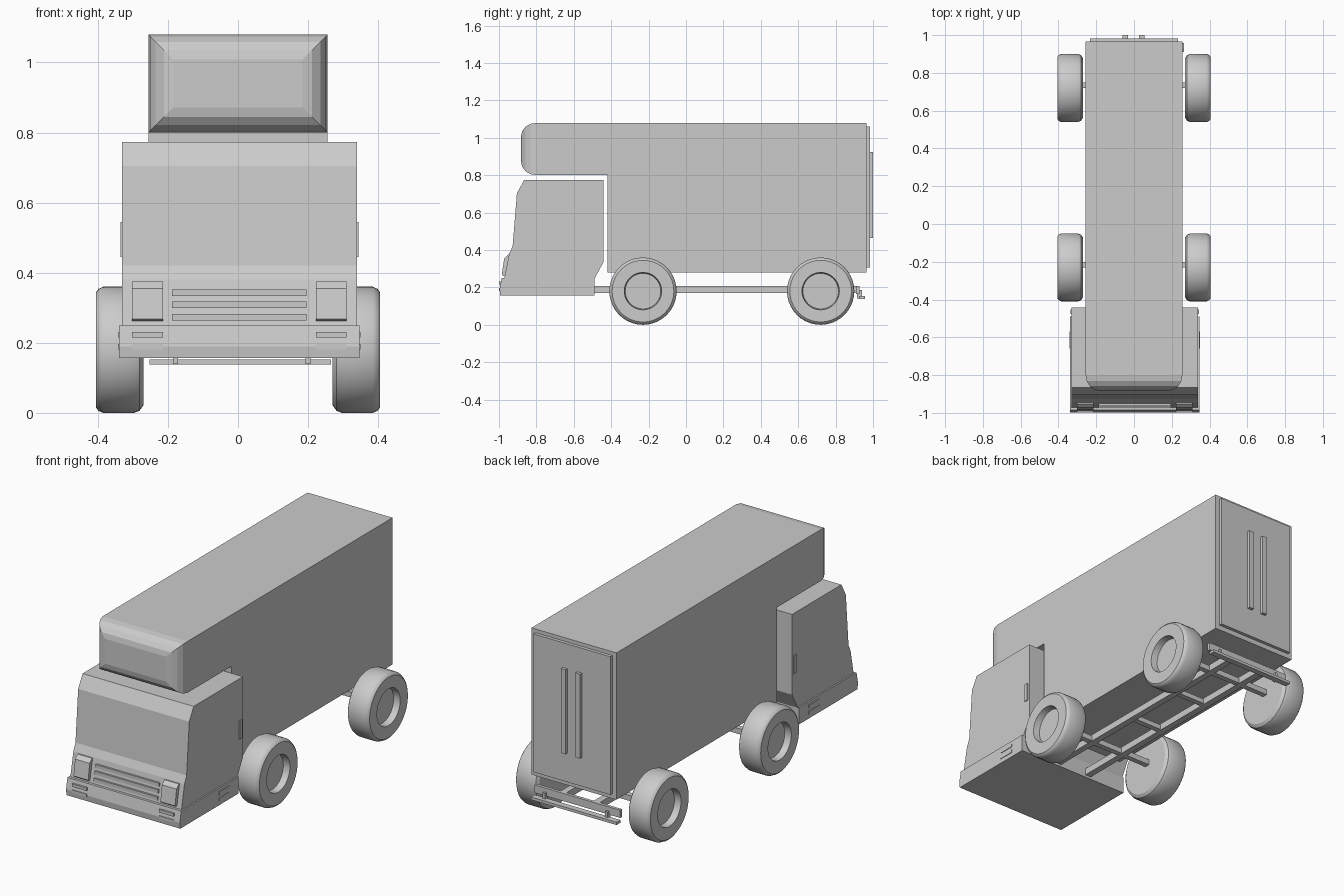
import bpy, bmesh, math
from mathutils import Vector

if "Cube" in bpy.data.objects:
    bpy.data.objects.remove(bpy.data.objects["Cube"])

CX = 0.004  # the cab sits very slightly off centre


def finish(name, bm, smooth=False):
    bmesh.ops.remove_doubles(bm, verts=bm.verts, dist=1e-5)
    bmesh.ops.recalc_face_normals(bm, faces=bm.faces)
    me = bpy.data.meshes.new(name)
    bm.to_mesh(me)
    bm.free()
    ob = bpy.data.objects.new(name, me)
    bpy.context.collection.objects.link(ob)
    if smooth:
        bpy.ops.object.select_all(action='DESELECT')
        bpy.context.view_layer.objects.active = ob
        ob.select_set(True)
        bpy.ops.object.shade_smooth_by_angle(angle=math.radians(30))
    return ob


def prism_bm(pts, x0, x1):
    """Extrude a (y, z) side profile from x0 to x1."""
    bm = bmesh.new()
    face = bm.faces.new([bm.verts.new((x0, y, z)) for y, z in pts])
    ext = bmesh.ops.extrude_face_region(bm, geom=[face], use_keep_orig=True)
    verts = [g for g in ext['geom'] if isinstance(g, bmesh.types.BMVert)]
    bmesh.ops.translate(bm, verts=verts, vec=(x1 - x0, 0, 0))
    bmesh.ops.recalc_face_normals(bm, faces=bm.faces)
    return bm


def prism(name, pts, x0, x1):
    return finish(name, prism_bm(pts, x0, x1))


def box(name, x0, x1, y0, y1, z0, z1):
    return prism(name, [(y0, z0), (y1, z0), (y1, z1), (y0, z1)], x0, x1)


def wheel(name, side, y):
    """Lathe the tyre, rim recess and hub around the axle line."""
    prof = [(.368, 0), (.368, .095), (.404, .10), (.405, .165), (.398, .174),
            (.385, .18), (.297, .18), (.281, .174), (.27, .158), (.27, 0)]
    bm = bmesh.new()
    vs = [bm.verts.new((side * x, y, .18 + r)) for x, r in prof]
    es = [bm.edges.new(p) for p in zip(vs, vs[1:])]
    bmesh.ops.spin(bm, geom=vs + es, cent=(0, y, .18), axis=(1, 0, 0),
                   angle=2 * math.pi, steps=40)
    return finish(name, bm, True)


# Cargo body: L profile over the cab, with a rounded, mitred nose
bm = prism_bm([(-.80, .80), (-.42, .80), (-.42, .28), (.965, .28),
               (.965, 1.08), (-.80, 1.08)], -.256, .256)
front = min(bm.faces, key=lambda f: f.calc_center_median().y)
base = [(v, v.co.copy()) for v in front.verts]
mid = front.calc_center_median()
corners = [c for _, c in base]
ring = [v for v, _ in base]
bm.faces.remove(front)
steps, r, depth = 4, .072, .082
for i in range(1, steps + 1):
    a = math.pi / 2 * i / steps
    inset = r * (1 - math.cos(a))
    new = []
    for c in corners:
        sx, sz = (1 if c.x > mid.x else -1), (1 if c.z > mid.z else -1)
        new.append(bm.verts.new(Vector((c.x - sx * inset, c.y - depth * math.sin(a),
                                        c.z - sz * inset))))
    for k in range(4):
        bm.faces.new((ring[k], ring[(k + 1) % 4], new[(k + 1) % 4], new[k]))
    ring = new
bm.faces.new(ring)
finish("cargo_body", bm)

# Rear door with two upright bars
box("rear_door", -.232, .232, .96, .983, .307, 1.06)
for x in (-.047, .041):
    box("door_bar", x - .014, x + .014, .98, 1.0, .465, .925)

# Cab
prism("cab", [(-.441, .773), (-.866, .773), (-.904, .704), (-.927, .42),
              (-.945, .38), (-.972, .245), (-.49, .245), (-.441, .335)],
      CX - .335, CX + .335)
prism("front_bumper", [(-.49, .25), (-.985, .25), (-.997, .19), (-.993, .157),
                       (-.49, .157)], CX - .343, CX + .343)

# Grille bars
for z in (.273, .309, .343):
    y = -.972 + (z - .245) * .2
    box("grille_bar", CX - .192, CX + .192, y - .008, y + .02, z - .01, z + .009)

# Headlights, door handles and bumper slots on both sides
for s in (-1, 1):
    x = CX + s * .262
    prism("headlight", [(-.93, .375), (-.952, .375), (-.972, .355), (-.985, .268),
                        (-.978, .262), (-.95, .262)], x - .044, x + .044)
    hx = CX + s * .335
    box("door_handle", hx - .005, hx + .005, -.476, -.452, .445, .545)
    for z in (.189, .223):
        box("bumper_slot", x - .044, x + .044, -.999, -.97, z - .008, z + .008)
        sx = CX + s * .343
        box("side_slot", sx - .003, sx + .003, -.66, -.57, z - .008, z + .008)

# Chassis rails and cross members
for s in (-1, 1):
    box("chassis_rail", s * .1 - .018, s * .1 + .018, -.50, .915, .17, .207)
for y in (.1, .45):
    box("cross_member", -.1, .1, y - .015, y + .015, .175, .202)

# Axles and wheels
for y in (-.23, .72):
    box("axle", -.29, .29, y, y + .03, .172, .202)
    for s in (-1, 1):
        wheel("wheel", s, y)

# Rear bumper: beam, hangers and lower bar
box("rear_beam", -.252, .265, .91, .927, .165, .207)
box("rear_lower_bar", -.252, .265, .925, .958, .138, .153)
for x in (-.178, .2):
    box("rear_hanger", x - .007, x + .007, .915, .94, .14, .185)
